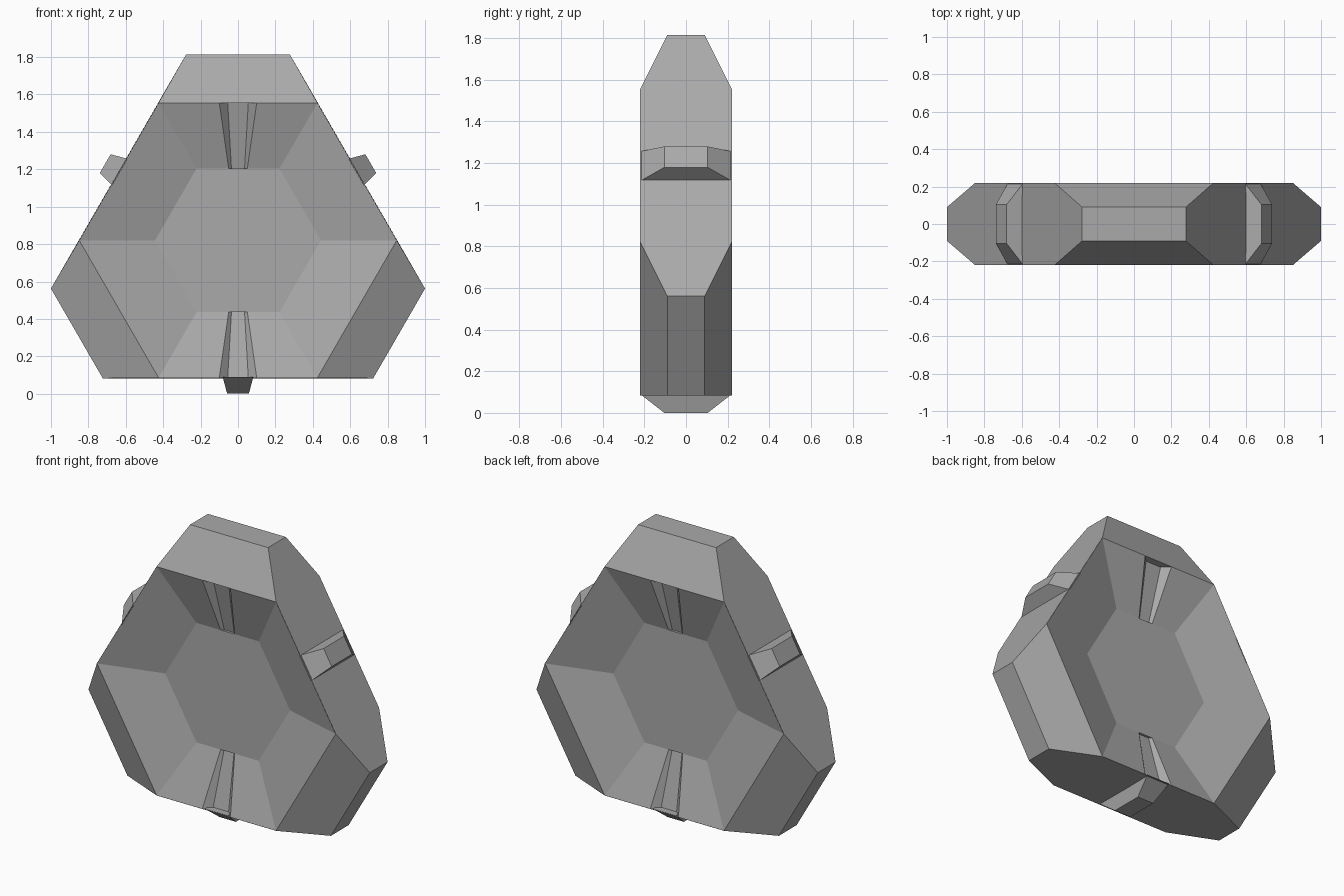
import bpy, bmesh
from math import sin, cos, radians
from mathutils import Vector

cube = bpy.data.objects.get("Cube")
if cube:
    bpy.data.objects.remove(cube, do_unlink=True)

CENTRE_Z = 0.82
HALF = 0.22          # half thickness at the rim
APOTHEM, RIM = 0.735, 0.425

gray = bpy.data.materials.new("stone gray")
gray.use_nodes = True
gray.diffuse_color = (0.4, 0.4, 0.4, 1)
gray.node_tree.nodes["Principled BSDF"].inputs["Base Color"].default_value = (0.4, 0.4, 0.4, 1)


def polar(r, t, y, i):
    """Point at radius r and sideways offset t on the side facing i sixths of a turn from the top."""
    a = radians(60 * i)
    return Vector((r * sin(a) + t * cos(a), y, CENTRE_Z + r * cos(a) - t * sin(a)))


def make_object(name, polygons):
    bm = bmesh.new()
    for poly in polygons:
        bm.faces.new([bm.verts.new(p) for p in poly])
    bmesh.ops.remove_doubles(bm, verts=bm.verts, dist=0.0005)
    bmesh.ops.recalc_face_normals(bm, faces=bm.faces)
    mesh = bpy.data.meshes.new(name)
    bm.to_mesh(mesh)
    bm.free()
    mesh.materials.append(gray)
    obj = bpy.data.objects.new(name, mesh)
    bpy.context.collection.objects.link(obj)
    return obj


def dish_wall(i, s):
    """Sloping side of the dish, with a tapered groove at the top and bottom."""
    def rim(t, sink=0):
        return polar(APOTHEM, t, s * (HALF - sink), i)

    def base(t, sink=0):
        return polar(0.384, t, s * (0.105 - sink), i)

    if i % 3:
        return [[rim(-RIM), rim(RIM), base(0.222), base(-0.222)]]
    polys = []
    for m in (-1, 1):
        polys.append([rim(m * RIM), rim(m * 0.1), base(m * 0.05), base(m * 0.222)])
        polys.append([rim(m * 0.1), rim(m * 0.055, 0.045), base(m * 0.035, 0.015), base(m * 0.05)])
    polys.append([rim(-0.055, 0.045), rim(0.055, 0.045), base(0.035, 0.015), base(-0.035, 0.015)])
    polys.append([rim(-0.1), rim(0.1), rim(0.055, 0.045), rim(-0.055, 0.045)])
    polys.append([base(-0.05), base(0.05), base(0.035, 0.015), base(-0.035, 0.015)])
    return polys


# Body: blunt triangle with three bevelled corners and a dish on each face
body = []
for s in (-1, 1):
    floor = []
    for i in range(6):
        body += dish_wall(i, s)
        if i % 3 == 0:
            floor += [polar(0.384, t, s * 0.105, i) for t in (-0.222, -0.05, 0.05, 0.222)]
        else:
            floor += [polar(0.384, t, s * 0.105, i) for t in (-0.222, 0.222)]
    clean = [p for n, p in enumerate(floor) if (p - floor[n - 1]).length > 0.005]
    body.append(clean)
    for i in (0, 2, 4):
        body.append([polar(APOTHEM, -RIM, s * HALF, i), polar(APOTHEM, RIM, s * HALF, i),
                     polar(0.995, 0.277, s * 0.09, i), polar(0.995, -0.277, s * 0.09, i)])
for i in (0, 2, 4):
    # blunt corner end, then the long flat edge to the next corner
    body.append([polar(0.995, t, y, i) for t, y in
                 ((-0.277, -0.09), (0.277, -0.09), (0.277, 0.09), (-0.277, 0.09))])
    edge = []
    for s in (-1, 1):
        run = [polar(0.995, 0.277, s * 0.09, i), polar(APOTHEM, RIM, s * HALF, i),
               polar(APOTHEM, -RIM, s * HALF, i + 2), polar(0.995, -0.277, s * 0.09, i + 2)]
        edge += run if s < 0 else run[::-1]
    body.append(edge)
make_object("body", body)

# Tapered lugs in the middle of the three long edges
for name, i in (("left_lug", 1), ("bottom_lug", 3), ("right_lug", 5)):
    corners = ((-1, -1), (1, -1), (1, 1), (-1, 1))
    low = [polar(APOTHEM - 0.005, a * 0.082, b * HALF, i) for a, b in corners]
    top = [polar(CENTRE_Z, a * 0.058, b * 0.104, i) for a, b in corners]
    sides = [[low[n - 1], low[n], top[n], top[n - 1]] for n in range(4)]
    make_object(name, sides + [low, top])
